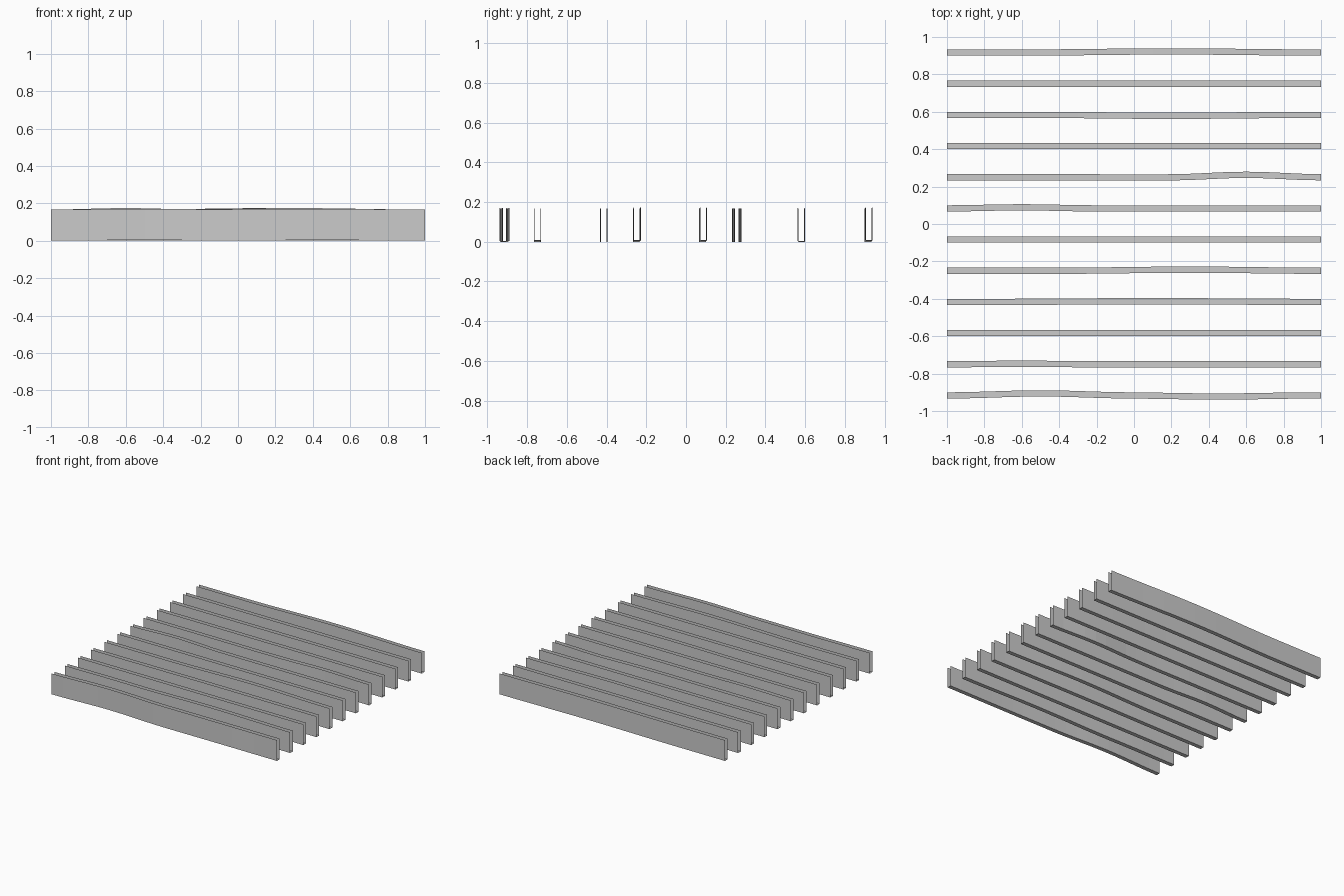
import bpy, bmesh, math

if "Cube" in bpy.data.objects:
    bpy.data.objects.remove(bpy.data.objects["Cube"])

COUNT, PITCH = 12, 2 / 12
HALF_W, HEIGHT, SEGS = 1 / 60, 1 / 6, 20

# Slight warps per joist: (bump centre x, half length, sideways, upward)
WARPS = {
    0: [(-0.5, 0.5, 0.011, 0.004), (0.45, 0.5, -0.006, 0.004)],
    1: [(-0.6, 0.4, 0.003, 0.0), (0.3, 0.7, 0.0, 0.008)],
    3: [(0.1, 0.9, 0.004, 0.0)],
    4: [(0.3, 0.7, 0.006, 0.008)],
    6: [(-0.6, 0.4, 0.006, 0.008)],
    7: [(0.6, 0.4, 0.013, 0.0), (0.0, 0.3, -0.002, 0.0)],
    9: [(0.2, 0.7, -0.005, 0.004)],
    11: [(0.2, 0.8, 0.006, 0.008)],
}


def offset(x, warps):
    dy = dz = 0.0
    for cx, half, sy, sz in warps:
        t = abs(x - cx) / half
        if t < 1:
            k = 0.5 + 0.5 * math.cos(math.pi * t)
            dy += sy * k
            dz += sz * k
    return dy, dz


def joist(i):
    # Thin shell: two sides and the underside, open at the top and ends
    y0 = (i - (COUNT - 1) / 2) * PITCH
    warps = WARPS.get(i, [])
    segs = SEGS if warps else 1
    profile = [(-HALF_W, HEIGHT), (-HALF_W, 0), (HALF_W, 0), (HALF_W, HEIGHT)]
    bm = bmesh.new()
    rows = []
    for s in range(segs + 1):
        x = -1 + 2 * s / segs
        dy, dz = offset(x, warps)
        rows.append([bm.verts.new((x, y0 + y + dy, z + dz)) for y, z in profile])
    for a, b in zip(rows, rows[1:]):
        for k in range(3):
            bm.faces.new((a[k], a[k + 1], b[k + 1], b[k]))
    mesh = bpy.data.meshes.new("joist")
    bm.to_mesh(mesh)
    bm.free()
    obj = bpy.data.objects.new(f"joist_{i + 1:02d}", mesh)
    bpy.context.collection.objects.link(obj)


for i in range(COUNT):
    joist(i)
